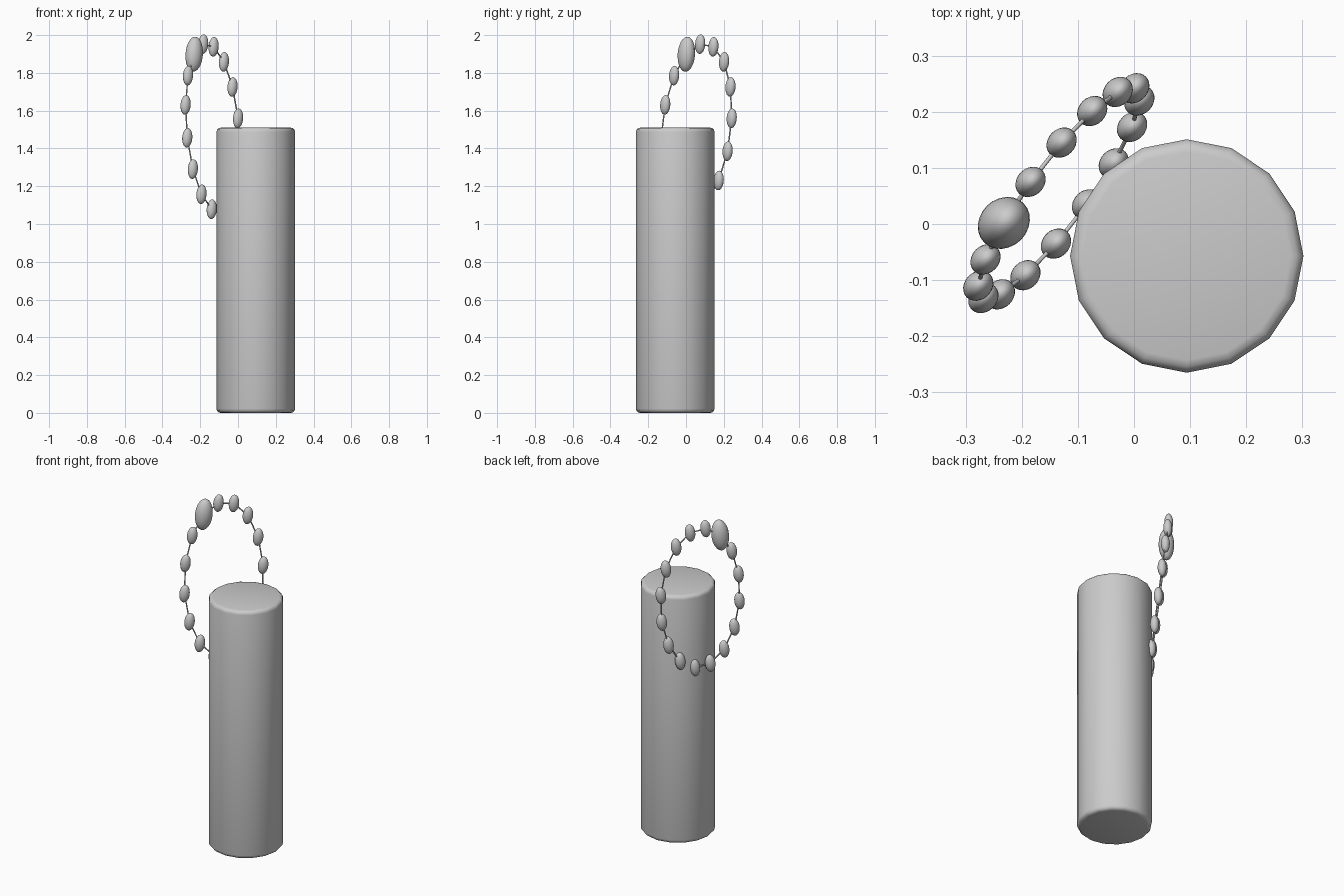
import bpy, math
from mathutils import Vector, Matrix

if "Cube" in bpy.data.objects:
    bpy.data.objects.remove(bpy.data.objects["Cube"])

# Cylinder body with rounded rims
bpy.ops.mesh.primitive_cylinder_add(vertices=16, radius=0.208, depth=1.51,
                                    location=(0.094, -0.057, 0.755),
                                    rotation=(0, 0, math.pi / 2))
body = bpy.context.object
body.name = "body"
bev = body.modifiers.new("rim", 'BEVEL')
bev.width = 0.022
bev.segments = 3
bev.limit_method = 'ANGLE'
bev.angle_limit = math.radians(50)
bpy.ops.object.modifier_apply(modifier="rim")
bpy.ops.object.shade_smooth_by_angle(angle=math.radians(40))

# Bead loop: a stretched, slightly tilted ring
C = Vector((-0.134, 0.055, 1.508))
A = Vector((0.005, 0.09, 0.43))
B = Vector((0.1435, 0.165, -0.1225))
N = 16


def ring_point(i):
    t = 2 * math.pi * (i - 2) / N
    return C + A * math.cos(t) + B * math.sin(t)


def bead(name, loc, radii):
    bpy.ops.mesh.primitive_uv_sphere_add(segments=24, ring_count=16, radius=1)
    ob = bpy.context.object
    ob.name = name
    tilt = Matrix.Rotation(math.radians(45), 4, 'Z') @ Matrix.Rotation(math.radians(6), 4, 'Y')
    ob.data.transform(tilt @ Matrix.Diagonal((*radii, 1)))
    ob.location = loc
    bpy.ops.object.shade_smooth()


bead("large_bead", ring_point(0), (0.049, 0.043, 0.093))
for i in range(1, N):
    bead(f"small_bead_{i}", ring_point(i), (0.029, 0.0245, 0.052))

# Thin cord joining the beads
curve = bpy.data.curves.new("cord", 'CURVE')
curve.dimensions = '3D'
curve.bevel_depth = 0.0038
curve.bevel_resolution = 2
sp = curve.splines.new('POLY')
sp.points.add(N - 1)
for i in range(N):
    sp.points[i].co = (*ring_point(i), 1)
sp.use_cyclic_u = True
cord = bpy.data.objects.new("cord", curve)
bpy.context.collection.objects.link(cord)
